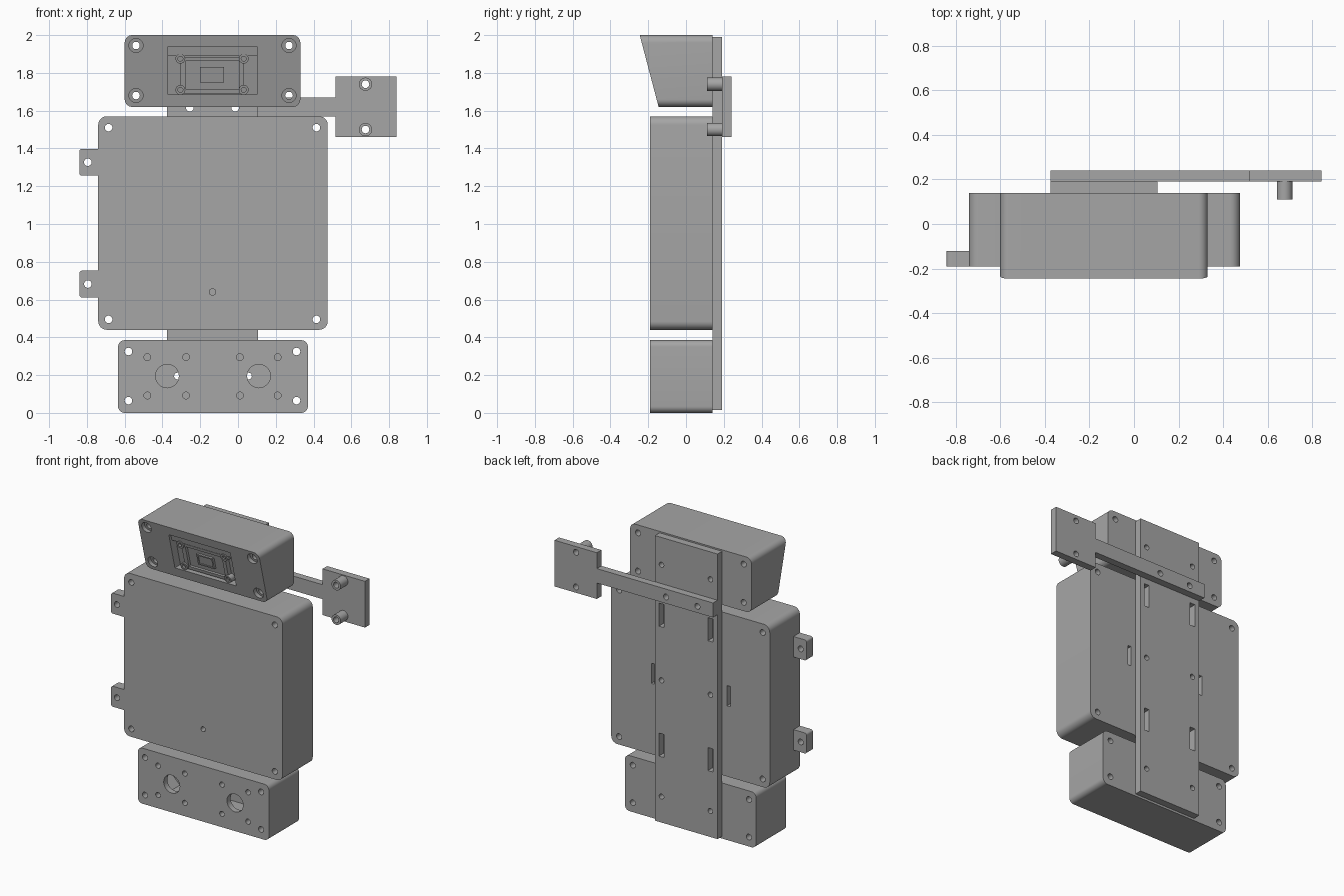
import bpy, bmesh, math

old = bpy.data.objects.get("Cube")
if old:
    bpy.data.objects.remove(old, do_unlink=True)

grey = bpy.data.materials.new("plain grey")
grey.use_nodes = True
COLOUR = (0.38, 0.38, 0.38, 1)
grey.diffuse_color = COLOUR
grey.node_tree.nodes["Principled BSDF"].inputs["Base Color"].default_value = COLOUR

FRONT, BACK, PLATE_BACK, ARM_BACK = -0.19, 0.14, 0.19, 0.24
SLOPE = 0.1 / 0.38


def prism(name, points, y0, y1):
    """Extrude an x-z outline from y0 to y1."""
    bm = bmesh.new()
    face = bm.faces.new([bm.verts.new((x, y0, z)) for x, z in points])
    ext = bmesh.ops.extrude_face_region(bm, geom=[face])
    for v in ext["geom"]:
        if isinstance(v, bmesh.types.BMVert):
            v.co.y = y1
    bmesh.ops.recalc_face_normals(bm, faces=bm.faces)
    mesh = bpy.data.meshes.new(name)
    bm.to_mesh(mesh)
    bm.free()
    mesh.materials.append(grey)
    obj = bpy.data.objects.new(name, mesh)
    bpy.context.collection.objects.link(obj)
    return obj


def outline(x0, x1, z0, z1, r=0, steps=8):
    """Rectangle with corners rounded (steps > 1) or chamfered (steps = 1)."""
    if r == 0:
        return [(x0, z0), (x1, z0), (x1, z1), (x0, z1)]
    pts = []
    centres = [(x1 - r, z1 - r), (x0 + r, z1 - r), (x0 + r, z0 + r), (x1 - r, z0 + r)]
    for q, (cx, cz) in enumerate(centres):
        for i in range(steps + 1):
            a = math.pi / 2 * (q + i / steps)
            pts.append((cx + r * math.cos(a), cz + r * math.sin(a)))
    return pts


def disc(x, z, r, n=24):
    return [(x + r * math.cos(2 * math.pi * i / n), z + r * math.sin(2 * math.pi * i / n))
            for i in range(n)]


def cut(obj, points, y0, y1, slanted=False):
    cutter = prism("cutter", points, y0, y1)
    if slanted:
        slant(cutter)
    mod = obj.modifiers.new("cut", "BOOLEAN")
    mod.operation, mod.solver, mod.object = "DIFFERENCE", "EXACT", cutter
    bpy.context.view_layer.objects.active = obj
    bpy.ops.object.modifier_apply(modifier=mod.name)
    bpy.data.objects.remove(cutter, do_unlink=True)


def slant(obj, limit=1):
    """Lean points in front of the limit to follow the sloping head face."""
    for v in obj.data.vertices:
        if v.co.y < limit:
            v.co.y -= 0.145 + SLOPE * (v.co.z - 1.62)


def drill(obj, xs, zs, r, y0, y1, slanted=False):
    for x in xs:
        for z in zs:
            cut(obj, disc(x, z, r), y0, y1, slanted)


def hollow_box(name, x0, x1, z0, z1, r):
    box = prism(name, outline(x0, x1, z0, z1, r), FRONT, BACK)
    w = 0.04
    cut(box, outline(x0 + w, x1 - w, z0 + w, z1 - w, 0.08, 1), FRONT + w, BACK - w)
    return box


PLATE_XS = (-0.32, 0.055)

# Main enclosure with corner holes, back slots and side tabs
main = hollow_box("main_enclosure", -0.74, 0.475, 0.44, 1.57, 0.045)
drill(main, (-0.685, 0.415), (0.495, 1.51), 0.02, -0.3, 0.3)
drill(main, (-0.135,), (0.64,), 0.017, -0.3, -0.1)
drill(main, PLATE_XS, (1.0,), 0.018, 0.05, 0.3)
for x in (-0.425, 0.155):
    cut(main, outline(x - 0.013, x + 0.013, 0.93, 1.07), 0.05, 0.3)
for name, z in (("upper_tab", 1.327), ("lower_tab", 0.682)):
    pts = outline(-0.84, -0.70, z - 0.071, z + 0.071, 0.015)
    tab = prism(name, [(min(x, -0.738), h) for x, h in pts], FRONT, -0.12)
    drill(tab, (-0.795,), (z,), 0.02, -0.3, 0)

# Lower enclosure with two large ports and their screw holes
lower = hollow_box("lower_enclosure", -0.635, 0.37, 0, 0.385, 0.035)
drill(lower, (-0.58, 0.31), (0.065, 0.325), 0.02, -0.3, 0.3)
drill(lower, (-0.375, 0.11), (0.195,), 0.062, -0.3, -0.1)
drill(lower, (-0.48, -0.275, 0.01, 0.21), (0.092, 0.295), 0.018, -0.3, -0.1)
drill(lower, PLATE_XS, (0.195,), 0.018, 0.05, 0.3)

# Head with leaning front, counterbored corners and a stepped pocket
head = prism("head", outline(-0.6, 0.33, 1.62, 2.0, 0.04), 0, 0.5)
slant(head, 0.1)
for v in head.data.vertices:
    v.co.y = min(v.co.y, BACK)
HEAD_XS, HEAD_ZS = (-0.54, 0.27), (1.68, 1.945)
drill(head, HEAD_XS, HEAD_ZS, 0.02, -0.4, 0.4)
drill(head, HEAD_XS, HEAD_ZS, 0.037, -0.1, 0.03, True)
cut(head, outline(-0.37, 0.1, 1.685, 1.94), -0.1, 0.02, True)
cut(head, outline(-0.37, 0.1, 1.685, 1.89), -0.1, 0.06, True)

# Camera board inside the pocket
frame = prism("camera_frame", outline(-0.305, 0.03, 1.692, 1.885), 0.025, 0.062)
cut(frame, outline(-0.275, 0.005, 1.715, 1.865), -0.1, 0.045)
slant(frame)
lens = prism("camera_lens_block", outline(-0.2, -0.075, 1.75, 1.83), 0.028, 0.05)
cut(lens, outline(-0.19, -0.085, 1.76, 1.82), -0.1, 0.035)
slant(lens)
for x in (-0.305, 0.03):
    for z in (1.71, 1.875):
        boss = prism("camera_boss", disc(x, z, 0.026), 0.012, 0.062)
        cut(boss, disc(x, z, 0.013), -0.1, 0.03)
        slant(boss)

# Back plate joining the three boxes
plate = prism("back_plate", outline(-0.375, 0.105, 0.015, 1.99), BACK, PLATE_BACK)
drill(plate, PLATE_XS, (0.195, 1.0, 1.8), 0.018, 0, 0.4)
for x in PLATE_XS:
    for z in (0.55, 1.45):
        cut(plate, outline(x - 0.02, x + 0.02, z - 0.08, z + 0.08), 0, 0.4)

# Side arm ending in a square bracket with two hollow standoffs
arm_outline = [(-0.375, 1.57), (0.515, 1.57), (0.515, 1.46), (0.84, 1.46),
               (0.84, 1.78), (0.515, 1.78), (0.515, 1.67), (-0.375, 1.67)]
arm = prism("side_arm", arm_outline, PLATE_BACK, ARM_BACK)
for part in (plate, arm):
    drill(part, (-0.255, -0.015), (1.615,), 0.02, 0, 0.4)
drill(arm, (0.675,), (1.5, 1.74), 0.02, 0, 0.4)
for name, z in (("lower_standoff", 1.5), ("upper_standoff", 1.74)):
    standoff = prism(name, disc(0.675, z, 0.035), 0.11, PLATE_BACK)
    drill(standoff, (0.675,), (z,), 0.02, 0, 0.4)

# Smooth the rounded corners and hole walls, keep edges crisp
bpy.ops.object.select_all(action="DESELECT")
for obj in bpy.context.collection.objects:
    if obj.type == "MESH" and grey.name in obj.data.materials:
        obj.select_set(True)
        bpy.context.view_layer.objects.active = obj
bpy.ops.object.shade_smooth_by_angle(angle=math.radians(30))
